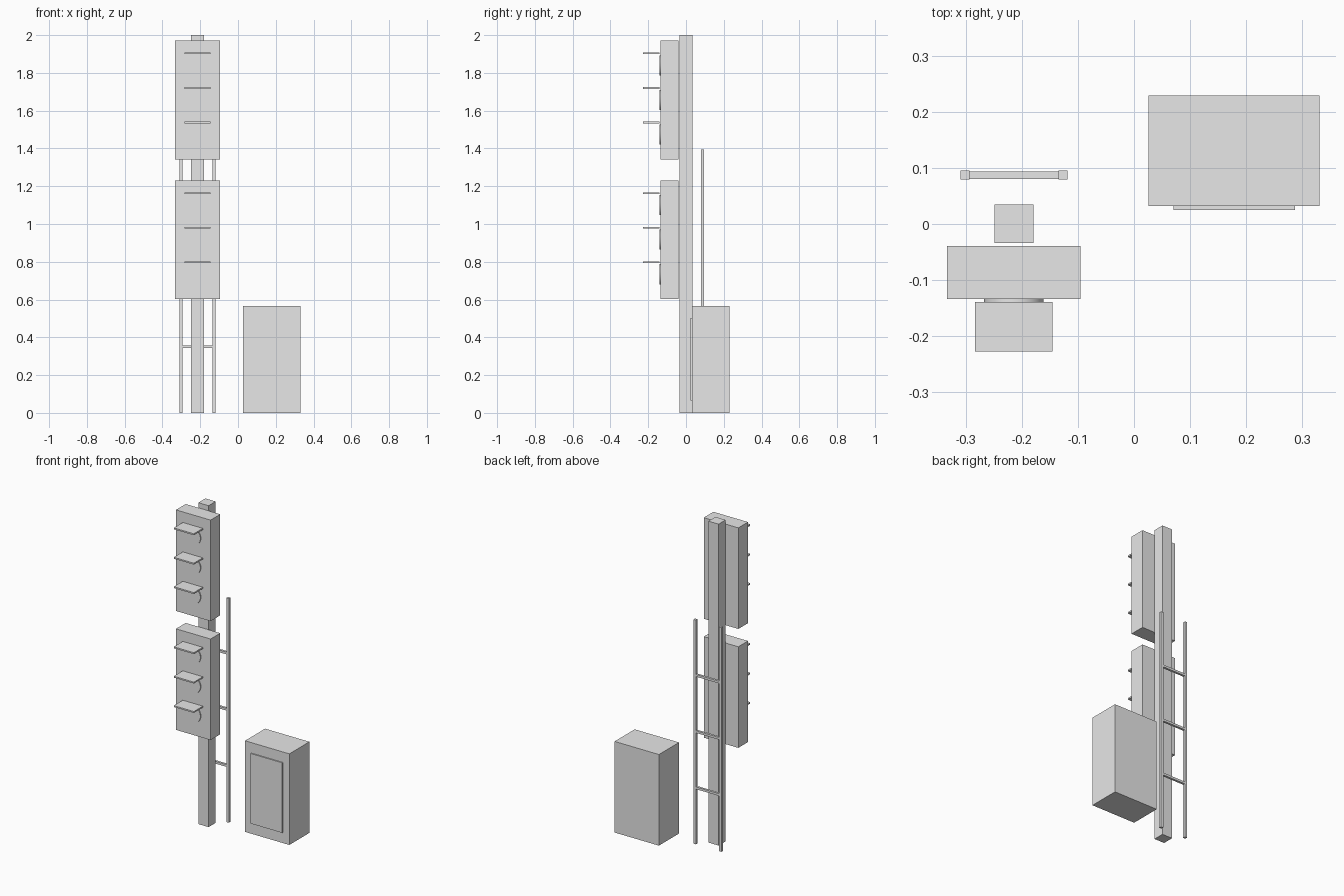
import bpy
import math

if "Cube" in bpy.data.objects:
    bpy.data.objects.remove(bpy.data.objects["Cube"], do_unlink=True)

grey = bpy.data.materials.new("plain_grey")
grey.diffuse_color = (0.8, 0.8, 0.8, 1)
grey.use_nodes = True
grey.node_tree.nodes["Principled BSDF"].inputs["Base Color"].default_value = (0.8, 0.8, 0.8, 1)


def box(name, xs, ys, zs):
    """Box spanning the given ranges on each axis."""
    bpy.ops.mesh.primitive_cube_add(size=1, location=[(a + b) / 2 for a, b in (xs, ys, zs)])
    ob = bpy.context.object
    ob.name = name
    ob.scale = [b - a for a, b in (xs, ys, zs)]
    bpy.ops.object.transform_apply(location=False, rotation=False, scale=True)
    ob.data.materials.append(grey)
    return ob


def lens(name, x, y, z, radius, depth):
    """Round lens disc facing the front."""
    bpy.ops.mesh.primitive_cylinder_add(vertices=32, radius=radius, depth=depth,
                                        location=(x, y, z), rotation=(math.pi / 2, 0, 0))
    ob = bpy.context.object
    ob.name = name
    ob.data.materials.append(grey)
    bpy.ops.object.shade_smooth_by_angle()


POLE_X = -0.214

# Pole
box("pole", (POLE_X - 0.035, POLE_X + 0.035), (-0.034, 0.035), (0, 2))

# Two signal heads, each with three lenses and flat visors
for label, bottom in (("lower", 0.602), ("upper", 1.342)):
    box(label + "_signal_head", (POLE_X - 0.119, POLE_X + 0.119), (-0.134, -0.039),
        (bottom, bottom + 0.629))
    for i in range(3):
        z = bottom + 0.132 + i * 0.183
        lens(f"{label}_lens_{i + 1}", POLE_X, -0.1365, z, 0.053, 0.007)
        box(f"{label}_visor_{i + 1}", (POLE_X - 0.069, POLE_X + 0.069), (-0.227, -0.139),
            (z + 0.059, z + 0.068))

# Ladder behind the pole
for label, side in (("right", -1), ("left", 1)):
    x = POLE_X + side * 0.0875
    box(label + "_ladder_rail", (x - 0.008, x + 0.008), (0.079, 0.095), (0, 1.395))
for i in range(3):
    z = 0.35 * (i + 1)
    box(f"ladder_rung_{i + 1}", (POLE_X - 0.0875, POLE_X + 0.0875), (0.08, 0.094),
        (z - 0.007, z + 0.007))

# Control cabinet with raised door
box("cabinet", (0.026, 0.331), (0.032, 0.229), (0, 0.567))
box("cabinet_door", (0.07, 0.287), (0.025, 0.033), (0.066, 0.502))
